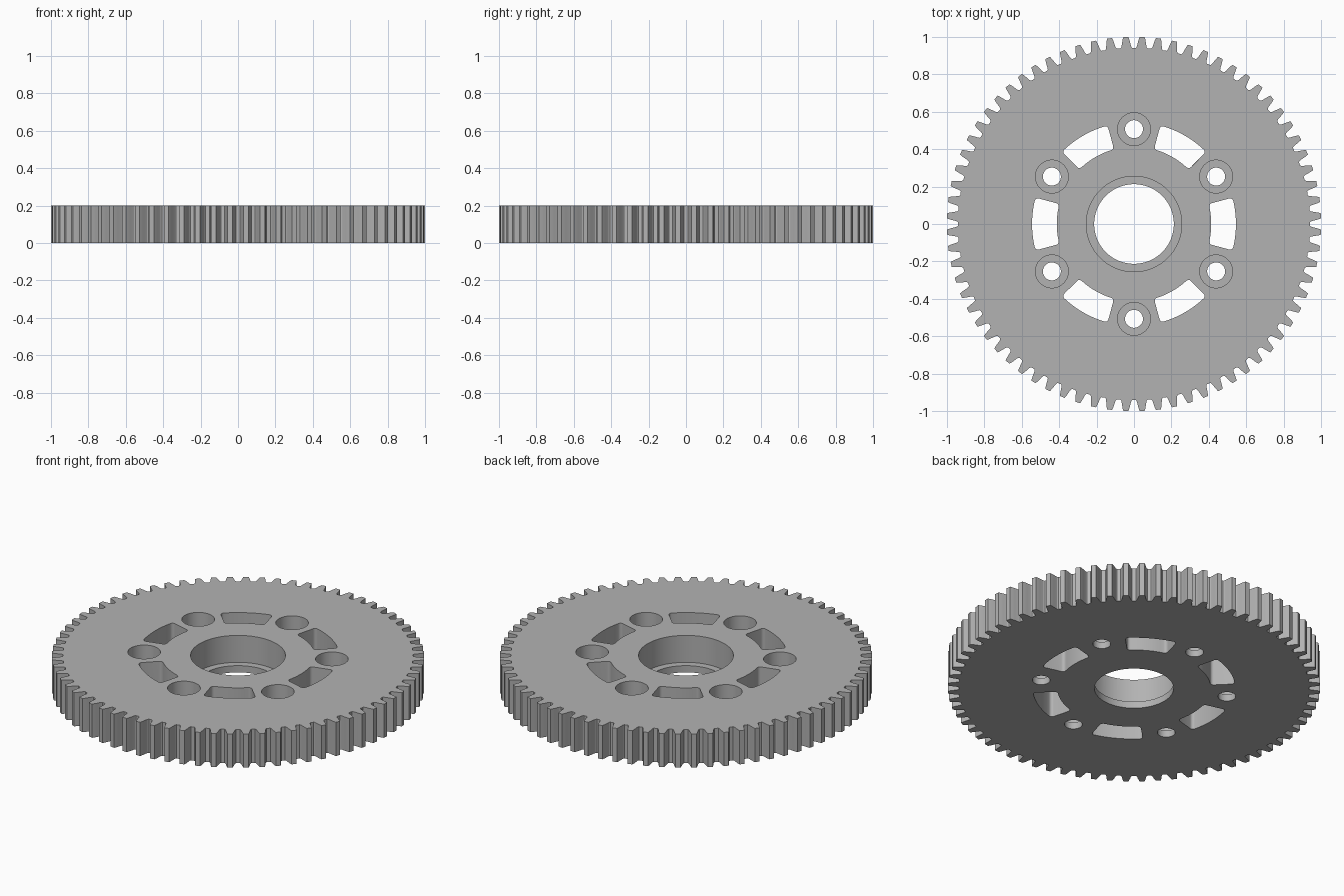
import bpy, bmesh
from math import sin, cos, pi, radians

cube = bpy.data.objects.get("Cube")
if cube:
    bpy.data.objects.remove(cube, do_unlink=True)

TEETH = 72
HEIGHT = 0.2
LEDGE = 0.04          # floor of the counterbores
BOLT_RADIUS = 0.507

steel = bpy.data.materials.new("plain grey")
steel.use_nodes = True
GREY = (0.45, 0.45, 0.45, 1)
steel.diffuse_color = GREY
steel.node_tree.nodes["Principled BSDF"].inputs["Base Color"].default_value = GREY


def polar(r, a):
    return (r * cos(a), r * sin(a))


def circle(r, centre=(0, 0), n=48):
    return [(centre[0] + r * cos(2 * pi * i / n), centre[1] + r * sin(2 * pi * i / n))
            for i in range(n)]


def add_prism(bm, outline, z0, z1):
    """Extrude a closed outline from z0 to z1."""
    low = [bm.verts.new((x, y, z0)) for x, y in outline]
    high = [bm.verts.new((x, y, z1)) for x, y in outline]
    bm.faces.new(low[::-1])
    bm.faces.new(high)
    n = len(outline)
    for i in range(n):
        j = (i + 1) % n
        bm.faces.new((low[i], low[j], high[j], high[i]))


def make_object(name, bm):
    mesh = bpy.data.meshes.new(name)
    bm.to_mesh(mesh)
    bm.free()
    mesh.materials.append(steel)
    obj = bpy.data.objects.new(name, mesh)
    bpy.context.collection.objects.link(obj)
    return obj


def gear_outline():
    """Tooth flank as radius and half width, mirrored about each tooth."""
    flank = [(0.942, 0.031), (0.947, 0.027), (0.955, 0.0245),
             (0.973, 0.021), (0.988, 0.0175), (1.001, 0.0135)]
    pts = []
    for t in range(TEETH):
        mid = 2 * pi * (t + 0.5) / TEETH
        pts += [polar(r, mid - w / r) for r, w in flank]
        pts += [polar(r, mid + w / r) for r, w in reversed(flank)]
    return pts


def slot_outline(mid, r0=0.413, r1=0.545, half=radians(15), fillet=0.018, n=10):
    """Ring sector with rounded corners."""
    pts = []
    corners = [(r0, 1, -1, pi), (r1, -1, -1, 1.5 * pi),
               (r1, -1, 1, 0), (r0, 1, 1, 0.5 * pi)]
    # corner fillets run inner-start, outer-start, outer-end, inner-end
    for k, (r, inward, side, start) in enumerate(corners):
        rc = r + inward * fillet
        ac = side * (half - fillet / rc)
        for i in range(6):
            a = start + 0.5 * pi * i / 5
            pts.append(polar(rc + fillet * cos(a), mid + ac + fillet * sin(a) / rc))
        if k in (1, 3):
            sweep = half - fillet / rc
            d = 1 if k == 1 else -1
            pts += [polar(r, mid + d * sweep * (2 * i / n - 1)) for i in range(1, n)]
    return pts


# Toothed disc
bm = bmesh.new()
add_prism(bm, gear_outline(), 0, HEIGHT)
gear = make_object("gear_wheel", bm)

# Through cuts: shaft bore, bolt holes and lightening slots
through = bmesh.new()
add_prism(through, circle(0.213, n=96), -0.1, 0.4)
# Counterbores open at the top
counter = bmesh.new()
add_prism(counter, circle(0.255, n=96), LEDGE, 0.4)
for k in range(6):
    bolt = polar(BOLT_RADIUS, radians(30 + 60 * k))
    add_prism(through, circle(0.048, bolt), -0.1, 0.4)
    add_prism(counter, circle(0.088, bolt), LEDGE, 0.4)
    add_prism(through, slot_outline(radians(60 * k)), -0.1, 0.4)
cutters = [make_object("through_cutter", through), make_object("counterbore_cutter", counter)]

for cutter in cutters:
    cutter.hide_render = True
    mod = gear.modifiers.new(cutter.name, 'BOOLEAN')
    mod.operation = 'DIFFERENCE'
    mod.solver = 'EXACT'
    mod.object = cutter

# Bake the cuts and drop the cutters
bpy.context.view_layer.update()
graph = bpy.context.evaluated_depsgraph_get()
cut_mesh = bpy.data.meshes.new_from_object(gear.evaluated_get(graph))
gear.modifiers.clear()
gear.data = cut_mesh
for cutter in cutters:
    bpy.data.objects.remove(cutter, do_unlink=True)

# Smooth round walls, crisp rims
bpy.ops.object.select_all(action='DESELECT')
gear.select_set(True)
bpy.context.view_layer.objects.active = gear
bpy.ops.object.shade_smooth_by_angle(angle=radians(20))
